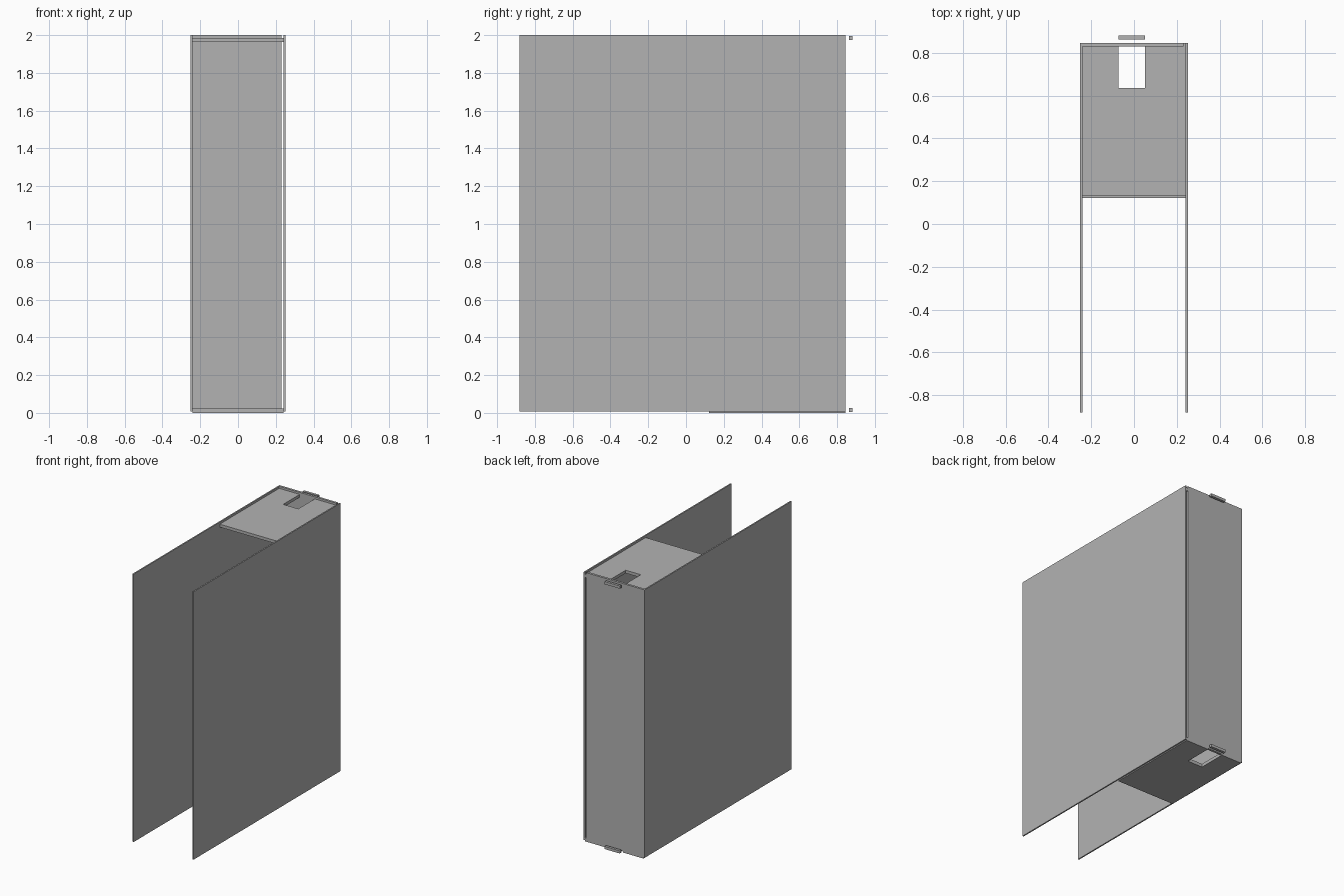
import bpy
import bmesh

if "Cube" in bpy.data.objects:
    bpy.data.objects.remove(bpy.data.objects["Cube"], do_unlink=True)

# Single plain grey board colour
grey = bpy.data.materials.new("board grey")
grey.use_nodes = True
colour = (0.448, 0.448, 0.448, 1)
grey.diffuse_color = colour
grey.node_tree.nodes["Principled BSDF"].inputs["Base Color"].default_value = colour


def slab(name, outline, low, high):
    """Extrude a flat outline between two heights."""
    bm = bmesh.new()
    face = bm.faces.new([bm.verts.new((x, y, low)) for x, y in outline])
    grown = bmesh.ops.extrude_face_region(bm, geom=[face])["geom"]
    moved = [v for v in grown if isinstance(v, bmesh.types.BMVert)]
    bmesh.ops.translate(bm, verts=moved, vec=(0, 0, high - low))
    bmesh.ops.recalc_face_normals(bm, faces=bm.faces)
    mesh = bpy.data.meshes.new(name)
    bm.to_mesh(mesh)
    bm.free()
    mesh.materials.append(grey)
    obj = bpy.data.objects.new(name, mesh)
    bpy.context.scene.collection.objects.link(obj)
    return obj


def box(name, x, y, z):
    return slab(name, [(x[0], y[0]), (x[1], y[0]), (x[1], y[1]), (x[0], y[1])], *z)


OUTER, INNER = 0.251, 0.241
FRONT, REAR, BACK_IN = -0.881, 0.845, 0.828
BASE, TOP = 0.008, 2.0
NOTCH = (-0.072, 0.052)
NOTCH_FRONT = 0.634

# Tall side panels
box("right_panel", (-OUTER, -INNER), (FRONT, REAR), (BASE, TOP))
box("left_panel", (INNER, OUTER), (FRONT, REAR), (BASE, TOP))

# Back panel, leaving a narrow slot beside the left panel
box("back_panel", (-INNER, 0.23), (BACK_IN, REAR), (BASE, TOP))


def end_plate(name, front, z):
    """Plate with a finger notch that the back panel closes off."""
    a, b = NOTCH
    slab(name, [(-INNER, front), (INNER, front), (INNER, REAR), (b, REAR),
                (b, NOTCH_FRONT), (a, NOTCH_FRONT), (a, REAR), (-INNER, REAR)], *z)


# Recessed top plate and slightly protruding bottom plate
end_plate("top_plate", 0.13, (1.963, 1.985))
end_plate("bottom_plate", 0.121, (0.0, 0.024))

# Loose tabs just behind the back panel
for name, z in (("top_tab", (1.975, 1.995)), ("bottom_tab", (0.006, 0.026))):
    box(name, NOTCH, (0.862, 0.881), z)
